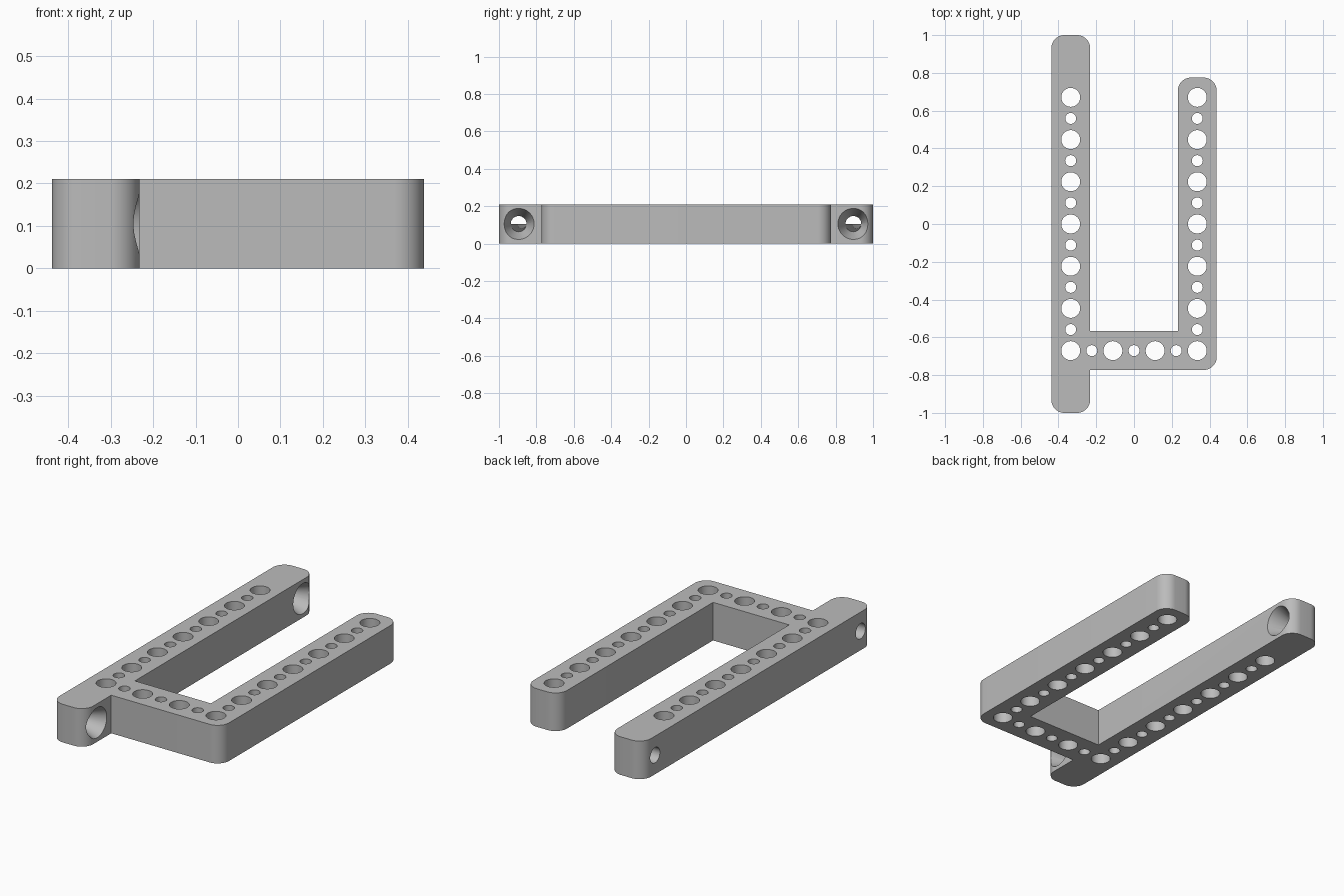
import bpy
import bmesh
import math
from mathutils import Matrix, Vector

cube = bpy.data.objects.get("Cube")
if cube:
    bpy.data.objects.remove(cube, do_unlink=True)

HEIGHT = 0.21
OUTER, INNER = 0.438, 0.232      # outer and inner faces of both arms
ROW = 0.335                      # hole row of each arm, distance from the middle
PITCH = 0.2235                   # spacing between large holes
FRONT_ROW = -3 * PITCH           # hole row of the cross bar
LARGE, SMALL, ROUND = 0.05, 0.029, 0.07

grey = bpy.data.materials.new("grey plastic")
grey.use_nodes = True
colour = (0.5, 0.5, 0.5, 1)
grey.diffuse_color = colour
grey.node_tree.nodes["Principled BSDF"].inputs["Base Color"].default_value = colour


def make_object(name, bm):
    mesh = bpy.data.meshes.new(name)
    bm.to_mesh(mesh)
    bm.free()
    obj = bpy.data.objects.new(name, mesh)
    bpy.context.collection.objects.link(obj)
    mesh.materials.append(grey)
    return obj


def add_bore(bm, matrix, radius, depth, end_radius=None):
    bmesh.ops.create_cone(bm, cap_ends=True, segments=48, radius1=radius,
                          radius2=radius if end_radius is None else end_radius,
                          depth=depth, matrix=matrix)


# Frame outline, counter-clockwise: x, y, whether the corner is rounded
outline = [
    (-OUTER, -1, True), (-INNER, -1, True), (-INNER, -0.773, False),
    (OUTER, -0.773, True), (OUTER, 0.775, True), (INNER, 0.775, True),
    (INNER, -0.567, False), (-INNER, -0.567, False),
    (-INNER, 1, True), (-OUTER, 1, True),
]
points = []
for i, (x, y, rounded) in enumerate(outline):
    corner = Vector((x, y, 0))
    if not rounded:
        points.append(corner)
        continue
    before = (Vector((*outline[i - 1][:2], 0)) - corner).normalized()
    after = (Vector((*outline[(i + 1) % len(outline)][:2], 0)) - corner).normalized()
    centre = corner + (before + after) * ROUND
    for step in range(13):
        a = math.pi / 2 * step / 12
        points.append(centre - (after * math.cos(a) + before * math.sin(a)) * ROUND)

bm = bmesh.new()
face = bm.faces.new([bm.verts.new(p) for p in points])
walls = bmesh.ops.extrude_face_region(bm, geom=[face])
bmesh.ops.translate(bm, vec=(0, 0, HEIGHT),
                    verts=[v for v in walls["geom"] if isinstance(v, bmesh.types.BMVert)])
bmesh.ops.recalc_face_normals(bm, faces=bm.faces)
frame = make_object("beam_frame", bm)

# Upright holes, alternating large and small, along both arms and the cross bar
bm = bmesh.new()
spots = [(side * ROW, FRONT_ROW + i * PITCH / 2, i % 2 == 0)
         for side in (-1, 1) for i in range(13)]
spots += [(i * PITCH / 2, FRONT_ROW, i % 2 == 1) for i in range(-2, 3)]
for x, y, large in spots:
    add_bore(bm, Matrix.Translation((x, y, HEIGHT / 2)), LARGE if large else SMALL, 0.4)
upright_cutter = make_object("upright_hole_cutter", bm)

# Sideways screw holes through the long arm
turn = Matrix.Rotation(math.pi / 2, 4, "Y")
bm = bmesh.new()
for y in (-0.895, 0.895):
    add_bore(bm, Matrix.Translation((-ROW, y, HEIGHT / 2)) @ turn, 0.042, 0.4)
screw_cutter = make_object("screw_hole_cutter", bm)

# Tapered seats opening on the inner side of the long arm
bm = bmesh.new()
for y in (-0.895, 0.895):
    add_bore(bm, Matrix.Translation((-INNER - 0.045, y, HEIGHT / 2)) @ turn,
             0.042, 0.11, 0.087)
seat_cutter = make_object("screw_seat_cutter", bm)

bpy.context.view_layer.objects.active = frame
for cutter in (upright_cutter, screw_cutter, seat_cutter):
    cut = frame.modifiers.new(cutter.name, "BOOLEAN")
    cut.operation = "DIFFERENCE"
    cut.solver = "EXACT"
    cut.object = cutter
    bpy.ops.object.modifier_apply(modifier=cut.name)
    bpy.data.objects.remove(cutter, do_unlink=True)

# Smooth bores and rounded corners, crisp edges
bpy.ops.object.select_all(action="DESELECT")
frame.select_set(True)
bpy.ops.object.shade_smooth_by_angle(angle=math.radians(30))
